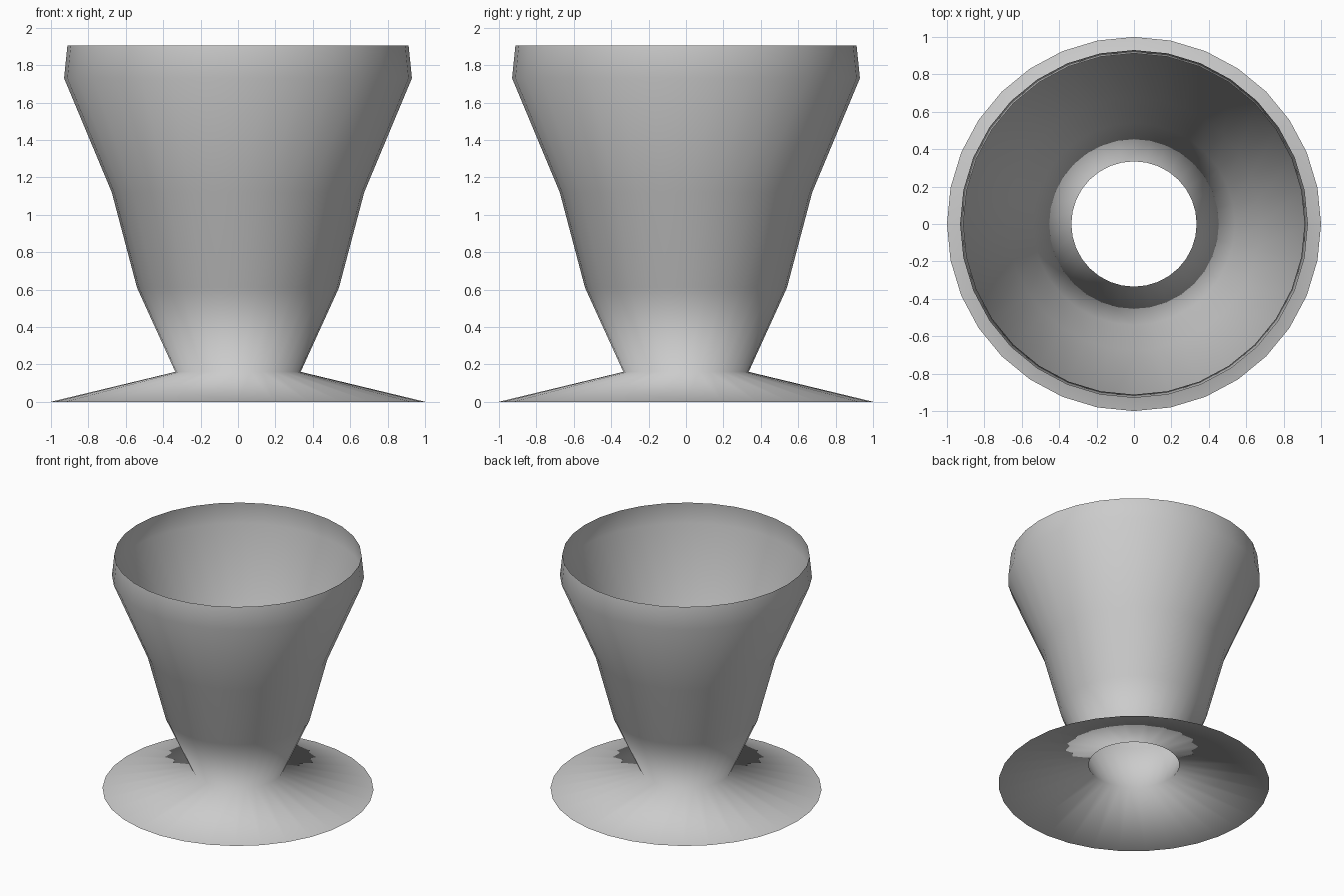
import bpy, bmesh
from math import tau

if "Cube" in bpy.data.objects:
    bpy.data.objects.remove(bpy.data.objects["Cube"])

# Profile of the open shell: (radius, height), from foot to rim
PROFILE = [(1.0, 0.0), (0.335, 0.16), (0.54, 0.61),
           (0.675, 1.12), (0.93, 1.73), (0.912, 1.905)]
SIDES = 32

# Revolve the profile around z
bm = bmesh.new()
verts = [bm.verts.new((r, 0, z)) for r, z in PROFILE]
edges = [bm.edges.new(pair) for pair in zip(verts, verts[1:])]
bmesh.ops.spin(bm, geom=verts + edges, cent=(0, 0, 0), axis=(0, 0, 1),
               angle=tau, steps=SIDES)
bmesh.ops.remove_doubles(bm, verts=bm.verts, dist=0.0001)
bmesh.ops.recalc_face_normals(bm, faces=bm.faces)

# Normals of the flared foot point up and outward
foot = min(bm.faces, key=lambda f: f.calc_center_median().z)
if foot.normal.z < 0:
    bmesh.ops.reverse_faces(bm, faces=bm.faces)
for face in bm.faces:
    face.smooth = True

# Goblet body and foot in one smooth, thin shell
mesh = bpy.data.meshes.new("goblet_shell")
bm.to_mesh(mesh)
bm.free()
goblet = bpy.data.objects.new("goblet_shell", mesh)
bpy.context.collection.objects.link(goblet)
